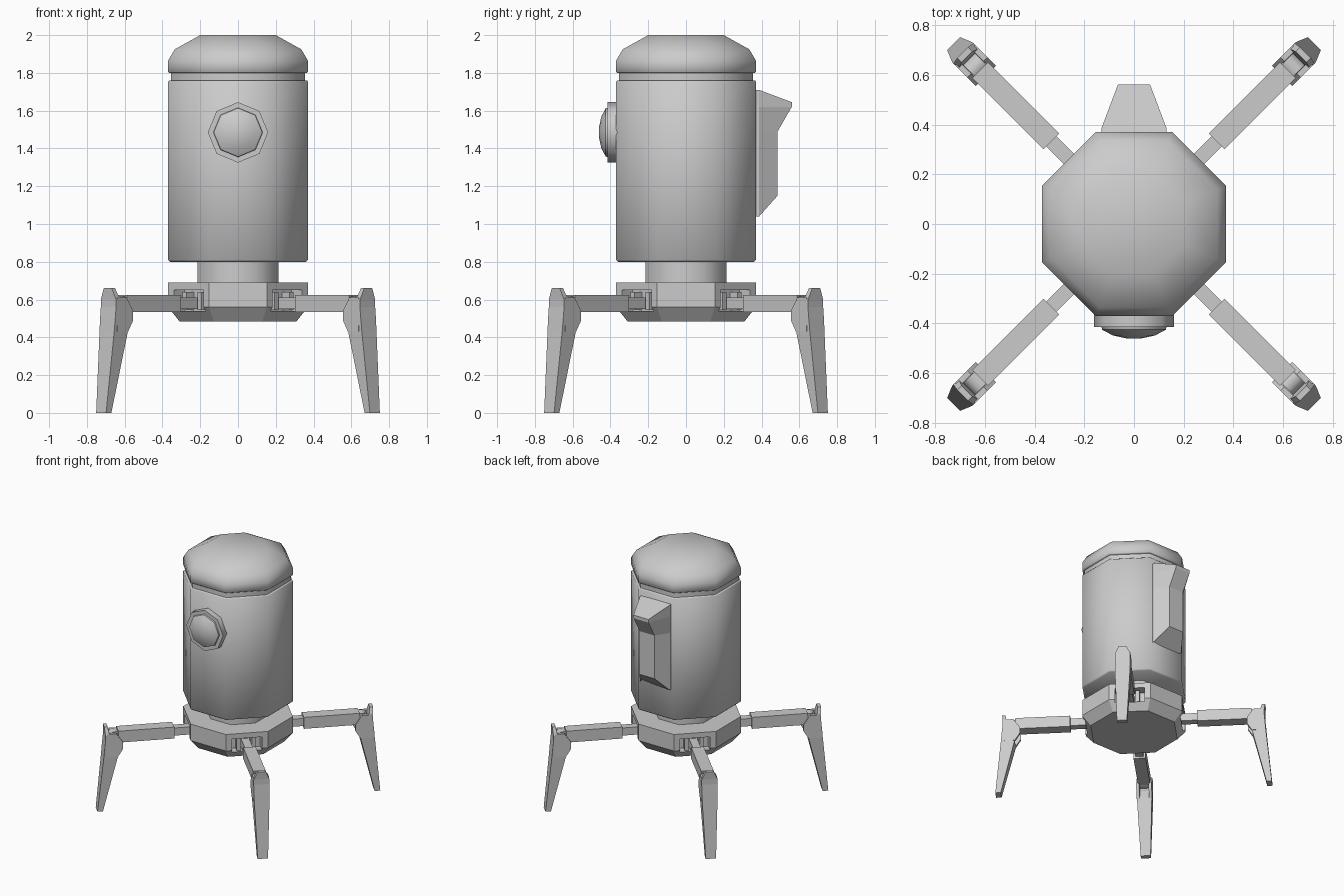
import bpy, bmesh, math
from mathutils import Matrix

cube = bpy.data.objects.get("Cube")
if cube:
    bpy.data.objects.remove(cube, do_unlink=True)

grey = bpy.data.materials.new("light_grey")
grey.use_nodes = True
grey.diffuse_color = (0.6, 0.6, 0.6, 1)
grey.node_tree.nodes["Principled BSDF"].inputs["Base Color"].default_value = (0.6, 0.6, 0.6, 1)


def loft(name, rings, matrix=Matrix(), smooth=None):
    """Skin a closed solid through rings that have equal point counts."""
    bm = bmesh.new()
    rows = [[bm.verts.new(p) for p in ring] for ring in rings]
    n = len(rows[0])
    for a, b in zip(rows, rows[1:]):
        for i in range(n):
            j = (i + 1) % n
            bm.faces.new((a[i], a[j], b[j], b[i]))
    bm.faces.new(rows[0])
    bm.faces.new(rows[-1])
    bmesh.ops.recalc_face_normals(bm, faces=bm.faces)
    mesh = bpy.data.meshes.new(name)
    bm.to_mesh(mesh)
    bm.free()
    mesh.transform(matrix)
    mesh.materials.append(grey)
    obj = bpy.data.objects.new(name, mesh)
    bpy.context.collection.objects.link(obj)
    if smooth:
        bpy.ops.object.select_all(action='DESELECT')
        obj.select_set(True)
        bpy.context.view_layer.objects.active = obj
        bpy.ops.object.shade_smooth_by_angle(angle=math.radians(smooth))
    return obj


def turned(name, profile, start=22.5, matrix=Matrix(), smooth=None):
    """Eight-sided turned part; profile holds (corner radius, height)."""
    angles = [math.radians(start + 45 * i) for i in range(8)]
    rings = [[(r * math.cos(a), r * math.sin(a), z) for a in angles] for r, z in profile]
    return loft(name, rings, matrix, smooth)


def octagon(name, profile, smooth=None):
    """Turned part whose profile is given by flat-to-centre distance."""
    k = 1 / math.cos(math.pi / 8)
    return turned(name, [(r * k, z) for r, z in profile], smooth=smooth)


def bar(name, sections, matrix=Matrix()):
    """Rectangular sections (height, inner x, outer x, half width, y centre)."""
    return loft(name, [[(a, c - h, z), (b, c - h, z), (b, c + h, z), (a, c + h, z)]
                       for z, a, b, h, c in sections], matrix)


def box(name, x0, x1, half, z0, z1, matrix, y=0):
    return bar(name, [(z0, x0, x1, half, y), (z1, x0, x1, half, y)], matrix)


# Central column
octagon("body", [(0.36, 0.80), (0.37, 0.81), (0.37, 1.755), (0.365, 1.76)], 46)
octagon("cap_groove", [(0.355, 1.75), (0.355, 1.81)], 46)
octagon("cap", [(0.365, 1.80), (0.37, 1.805), (0.37, 1.865), (0.335, 1.925), (0.2, 2.0)], 46)
octagon("neck", [(0.215, 0.67), (0.215, 0.81)], 46)
base = octagon("base", [(0.31, 0.485), (0.37, 0.56), (0.37, 0.69)])

# Front eye
facing = Matrix.Translation((0, 0, 1.485)) @ Matrix.Rotation(math.pi / 2, 4, 'X')
turned("eye_rim", [(0.16, 0.36), (0.16, 0.415)], 0, facing, 46)
turned("eye_lens", [(0.132, 0.41), (0.128, 0.425), (0.085, 0.448), (0.03, 0.46)], 0, facing, 46)

# Back pack: stations of (base height, outer depth, outer height)
stations = [(1.04, 0.485, 1.15), (1.49, 0.485, 1.49), (1.62, 0.56, 1.62), (1.71, 0.56, 1.645)]
loft("back_pack", [[(-0.13, 0.36, zb), (-0.13, 0.387, zb), (-0.065, y, z),
                    (0.065, y, z), (0.13, 0.387, zb), (0.13, 0.36, zb)]
                   for zb, y, z in stations])

# Four legs on the diagonals
for i, label in enumerate(("back_left", "back_right", "front_right", "front_left")):
    turn = Matrix.Rotation(math.radians(45 + 90 * i), 4, 'Z')

    # Socket cut into the base
    cutter = box("socket_cutter", 0.29, 0.5, 0.11, 0.54, 0.65, turn)
    cutter.hide_render = True
    cut = base.modifiers.new("socket", 'BOOLEAN')
    cut.object = cutter
    cut.solver = 'EXACT'
    bpy.context.view_layer.objects.active = base
    bpy.ops.object.modifier_apply(modifier=cut.name)
    bpy.data.objects.remove(cutter, do_unlink=True)

    # Arm
    box(label + "_hip_rod", 0.27, 0.48, 0.029, 0.55, 0.61, turn)
    box(label + "_arm", 0.47, 0.875, 0.045, 0.535, 0.625, turn)

    # Knee pin between the cheeks
    knee = turn @ Matrix.Translation((0.895, 0, 0.575)) @ Matrix.Rotation(math.pi / 2, 4, 'X')
    turned(label + "_knee", [(0.046, -0.034), (0.046, 0.034)], matrix=knee, smooth=46)

    # Shin
    bar(label + "_shin", [(0, 0.985, 1.025, 0.037, 0), (0.43, 0.88, 0.982, 0.055, 0),
                          (0.50, 0.90, 0.976, 0.057, 0), (0.56, 0.935, 0.97, 0.057, 0),
                          (0.60, 0.94, 0.97, 0.057, 0), (0.66, 0.95, 0.975, 0.03, 0)], turn)

    for side in (-1, 1):
        box(label + "_hip_lug", 0.28, 0.345, 0.015, 0.545, 0.64, turn, side * 0.055)
        bar(label + "_knee_cheek", [(0.43, 0.88, 0.96, 0.011, side * 0.046),
                                    (0.49, 0.842, 0.96, 0.011, side * 0.046),
                                    (0.54, 0.842, 0.96, 0.011, side * 0.046),
                                    (0.61, 0.89, 0.96, 0.011, side * 0.046)], turn)
